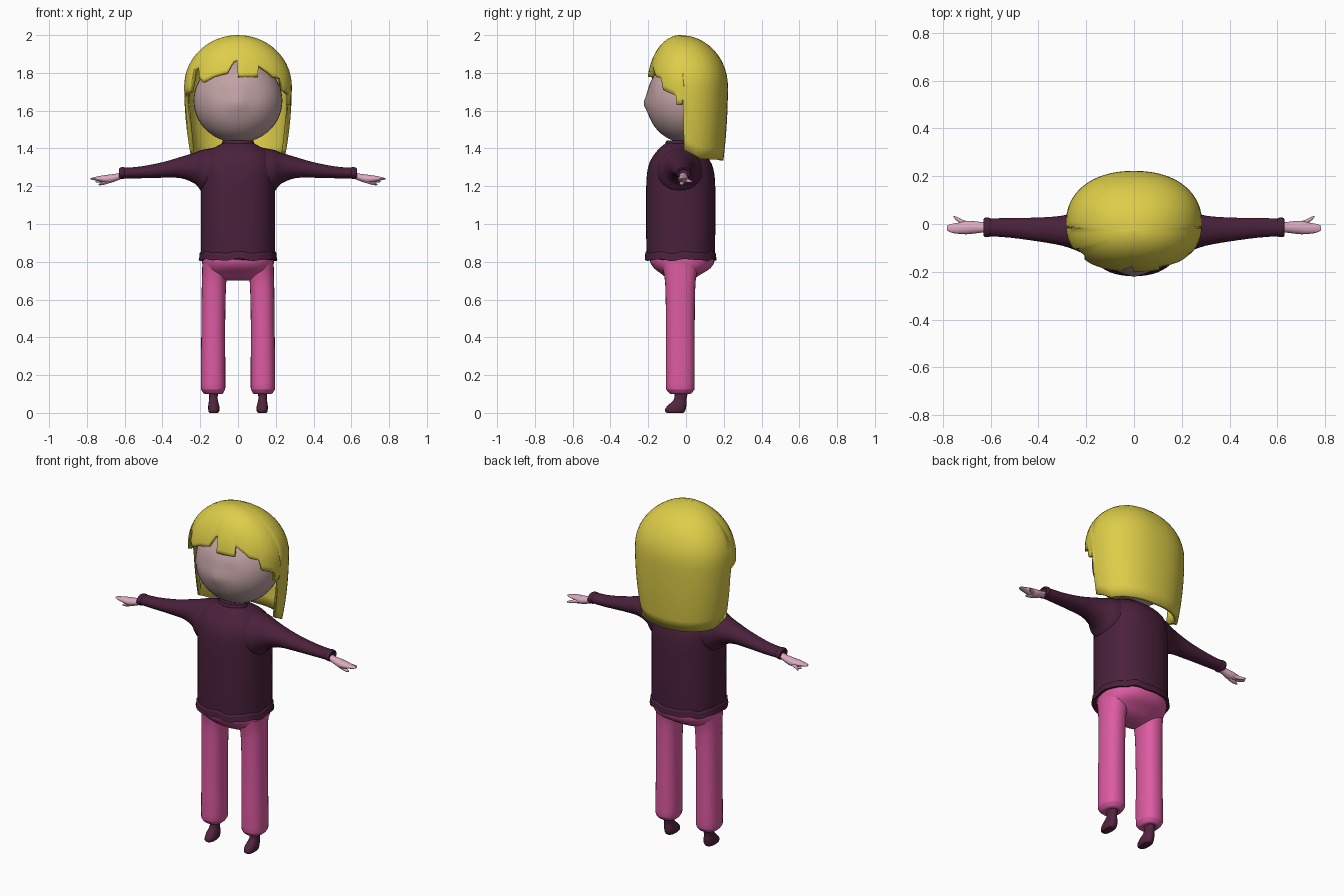
import bpy, bmesh, math
from mathutils import Vector


def material(name, rgb):
    m = bpy.data.materials.new(name)
    m.diffuse_color = (*rgb, 1)
    return m


HAIR = material("yellow hair", (0.72, 0.61, 0.065))
FACE = material("face skin", (0.53, 0.36, 0.37))
HAND = material("hand skin", (0.72, 0.40, 0.52))
SHIRT = material("plum knit", (0.068, 0.015, 0.044))
PANTS = material("pink cloth", (0.72, 0.105, 0.36))
SHOE = material("plum leather", (0.085, 0.018, 0.05))


def finish(name, bm, mat, angle=40):
    bmesh.ops.remove_doubles(bm, verts=bm.verts, dist=0.0004)
    bmesh.ops.recalc_face_normals(bm, faces=bm.faces)
    me = bpy.data.meshes.new(name)
    bm.to_mesh(me)
    bm.free()
    ob = bpy.data.objects.new(name, me)
    bpy.context.collection.objects.link(ob)
    me.materials.append(mat)
    bpy.ops.object.select_all(action='DESELECT')
    ob.select_set(True)
    bpy.context.view_layer.objects.active = ob
    bpy.ops.object.shade_smooth_by_angle(angle=math.radians(angle))
    return ob


def spline(rows, steps):
    """Smoothly add rows between the given ones."""
    out = []
    for i in range(len(rows) - 1):
        p0, p1 = rows[max(i - 1, 0)], rows[i]
        p2, p3 = rows[i + 1], rows[min(i + 2, len(rows) - 1)]
        for k in range(steps):
            t = k / steps
            out.append([b + 0.5 * t * (c - a + t * (2*a - 5*b + 4*c - d + t * (3*(b - c) + d - a)))
                        for a, b, c, d in zip(p0, p1, p2, p3)])
    return out + [list(rows[-1])]


def loft(name, rows, mat, axis='z', power=2.0, n=28, steps=3, mirror=1, wave=None):
    """Rows are (cx, cy, cz, half width, half depth); sections are superellipses."""
    bm = bmesh.new()
    rings = []
    for cx, cy, cz, ra, rb in spline(rows, steps):
        ring = []
        for k in range(n):
            t = 2 * math.pi * k / n
            c, s = math.cos(t), math.sin(t)
            u = ra * math.copysign(abs(c) ** (2 / power), c)
            v = rb * math.copysign(abs(s) ** (2 / power), s)
            off = Vector((u, v, 0)) if axis == 'z' else Vector((0, u, v))
            if wave:
                off.z += wave(t)
            p = Vector((cx, cy, cz)) + off
            p.x *= mirror
            ring.append(bm.verts.new(p))
        rings.append(ring)
    for a, b in zip(rings, rings[1:]):
        for k in range(n):
            bm.faces.new((a[k], a[(k+1) % n], b[(k+1) % n], b[k]))
    bm.faces.new(rings[0])
    bm.faces.new(rings[-1])
    return finish(name, bm, mat)


# head with a small nose bump and shallow eye hollows
bm = bmesh.new()
bmesh.ops.create_uvsphere(bm, u_segments=40, v_segments=28, radius=1)
for v in bm.verts:
    x, y, z = v.co.x * 0.235, v.co.y * 0.207, v.co.z * 0.222
    if y < 0:
        y -= 0.014 * math.exp(-(x*x + (z + 0.015)**2) / 0.0012)
        y += 0.008 * math.exp(-((abs(x) - 0.08)**2 + (z - 0.04)**2) / 0.0016)
    v.co = (x, y - 0.003, z + 1.652)
finish("head", bm, FACE)

# hair: dome whose lower edge follows an angle-to-height outline (0 = front)
EDGE = [(-180, 1.335), (-110, 1.345), (-88, 1.39), (-86.5, 1.68), (-62, 1.70), (-58, 1.82),
        (-50, 1.83), (-45, 1.77), (-38, 1.75), (-25, 1.78), (-10, 1.80), (-4, 1.86),
        (-1, 1.87), (0, 1.78), (20, 1.78), (22, 1.84), (32, 1.81), (40, 1.78), (52, 1.77),
        (56, 1.71), (77, 1.68), (78, 1.63), (85, 1.63), (86.5, 1.67), (88, 1.39),
        (110, 1.345), (180, 1.335)]
cols = []
for (a0, z0), (a1, z1) in zip(EDGE, EDGE[1:]):
    m = max(1, round((a1 - a0) / 6))
    cols += [(a0 + (a1 - a0) * k / m, z0 + (z1 - z0) * k / m) for k in range(m)]
bm = bmesh.new()
grid = []
ROWS = 18
for deg, bottom in cols:
    t = math.radians(deg)
    s, c = math.sin(t), math.cos(t)
    col = []
    for k in range(ROWS + 1):
        d = (2.0 - bottom) * (k / ROWS) ** 1.7
        f = math.sqrt(max(0, 1 - (1 - min(d / 0.27, 1)) ** 2))
        low = max(0, d - 0.27) / 0.38
        depth = 0.205 if c > 0 else 0.222 * (1 - 0.10 * low ** 2)
        x = 0.285 * (1 - 0.13 * low ** 2) * f * math.copysign(abs(s) ** 0.9, s)
        y = -depth * f * math.copysign(abs(c) ** 0.9, c) - 0.03 * (1 - f)
        col.append(bm.verts.new((x, y, 2.0 - d)))
    grid.append(col)
for i, a in enumerate(grid):
    b = grid[(i + 1) % len(grid)]
    for k in range(ROWS):
        bm.faces.new((a[k], a[k+1], b[k+1], b[k]))
hair = finish("hair", bm, HAIR)
shell = hair.modifiers.new("thickness", 'SOLIDIFY')
shell.thickness = 0.022
shell.offset = -1

# sweater body, collar and ruffled hem
loft("sweater_body", [
    (0, -0.028, 0.825, 0.197, 0.180), (0, -0.028, 0.95, 0.197, 0.183),
    (0, -0.028, 1.10, 0.197, 0.183), (0, -0.028, 1.24, 0.197, 0.181),
    (0, -0.030, 1.32, 0.195, 0.165), (0, -0.035, 1.375, 0.170, 0.128),
    (0, -0.042, 1.41, 0.115, 0.088), (0, -0.045, 1.43, 0.078, 0.058)],
    SHIRT, power=2.3, n=40)
loft("collar", [(0, -0.045, 1.415, 0.085, 0.064), (0, -0.045, 1.43, 0.086, 0.064),
                (0, -0.045, 1.442, 0.080, 0.058)], SHIRT)
loft("sweater_hem", [
    (0, -0.028, 0.850, 0.196, 0.180), (0, -0.028, 0.843, 0.203, 0.187),
    (0, -0.028, 0.825, 0.204, 0.188), (0, -0.028, 0.810, 0.208, 0.190),
    (0, -0.028, 0.812, 0.196, 0.178)],
    SHIRT, power=2.3, n=56, steps=2,
    wave=lambda t: 0.004 * math.sin(7 * t) + 0.003 * math.sin(12 * t + 1))

# hips
loft("trouser_hips", [
    (0, -0.02, 0.84, 0.188, 0.170), (0, -0.02, 0.80, 0.190, 0.170),
    (0, -0.02, 0.765, 0.184, 0.148), (0, -0.024, 0.735, 0.165, 0.105),
    (0, -0.028, 0.712, 0.125, 0.072), (0, -0.03, 0.700, 0.06, 0.04)],
    PANTS, power=2.2, n=36)

for side, m in (("left", 1), ("right", -1)):
    # trouser leg with a gathered lower end
    loft(side + "_trouser_leg", [
        (0.123, -0.030, 0.79, 0.066, 0.098), (0.124, -0.030, 0.73, 0.066, 0.086),
        (0.128, -0.030, 0.66, 0.064, 0.079), (0.131, -0.030, 0.45, 0.063, 0.076),
        (0.132, -0.030, 0.16, 0.065, 0.076), (0.132, -0.030, 0.12, 0.061, 0.071),
        (0.130, -0.030, 0.10, 0.045, 0.052), (0.130, -0.030, 0.104, 0.025, 0.035)],
        PANTS, power=2.3, mirror=m)
    # ankle boot
    loft(side + "_boot", [
        (0.130, -0.027, 0.125, 0.025, 0.036), (0.130, -0.027, 0.095, 0.023, 0.034),
        (0.130, -0.032, 0.068, 0.023, 0.034), (0.129, -0.044, 0.045, 0.028, 0.046),
        (0.128, -0.054, 0.025, 0.030, 0.054), (0.128, -0.058, 0.008, 0.028, 0.052),
        (0.128, -0.058, 0.0, 0.022, 0.044)], SHOE, power=2.4, n=20, mirror=m)
    # sleeve flaring into the shoulder
    loft(side + "_sleeve", [
        (0.12, -0.032, 1.28, 0.130, 0.126), (0.19, -0.032, 1.282, 0.110, 0.110),
        (0.225, -0.030, 1.295, 0.088, 0.084), (0.30, -0.028, 1.299, 0.063, 0.057),
        (0.40, -0.023, 1.286, 0.050, 0.041), (0.52, -0.016, 1.273, 0.041, 0.031),
        (0.61, -0.014, 1.270, 0.037, 0.028)], SHIRT, axis='x', mirror=m)
    # rolled cuff
    loft(side + "_cuff", [
        (0.598, -0.014, 1.270, 0.034, 0.027), (0.605, -0.014, 1.270, 0.040, 0.031),
        (0.620, -0.014, 1.269, 0.041, 0.031), (0.629, -0.014, 1.268, 0.035, 0.026),
        (0.622, -0.014, 1.268, 0.026, 0.020)], SHIRT, axis='x', mirror=m)
    # palm running into the long fingers, plus thumb and lower finger
    loft(side + "_hand", [
        (0.60, -0.014, 1.262, 0.022, 0.018), (0.635, -0.014, 1.250, 0.022, 0.018),
        (0.67, -0.014, 1.241, 0.026, 0.022), (0.70, -0.015, 1.238, 0.028, 0.021),
        (0.735, -0.018, 1.240, 0.023, 0.014), (0.765, -0.018, 1.240, 0.018, 0.007),
        (0.782, -0.017, 1.240, 0.010, 0.003)], HAND, axis='x', n=16, mirror=m)
    loft(side + "_thumb", [
        (0.68, -0.008, 1.236, 0.014, 0.012), (0.72, 0.008, 1.229, 0.011, 0.010),
        (0.742, 0.022, 1.226, 0.008, 0.007), (0.755, 0.031, 1.225, 0.003, 0.003)],
        HAND, axis='x', n=12, mirror=m)
    loft(side + "_lower_finger", [
        (0.67, -0.020, 1.232, 0.014, 0.012), (0.70, -0.022, 1.220, 0.013, 0.010),
        (0.725, -0.022, 1.212, 0.010, 0.007), (0.738, -0.022, 1.209, 0.004, 0.003)],
        HAND, axis='x', n=12, mirror=m)
